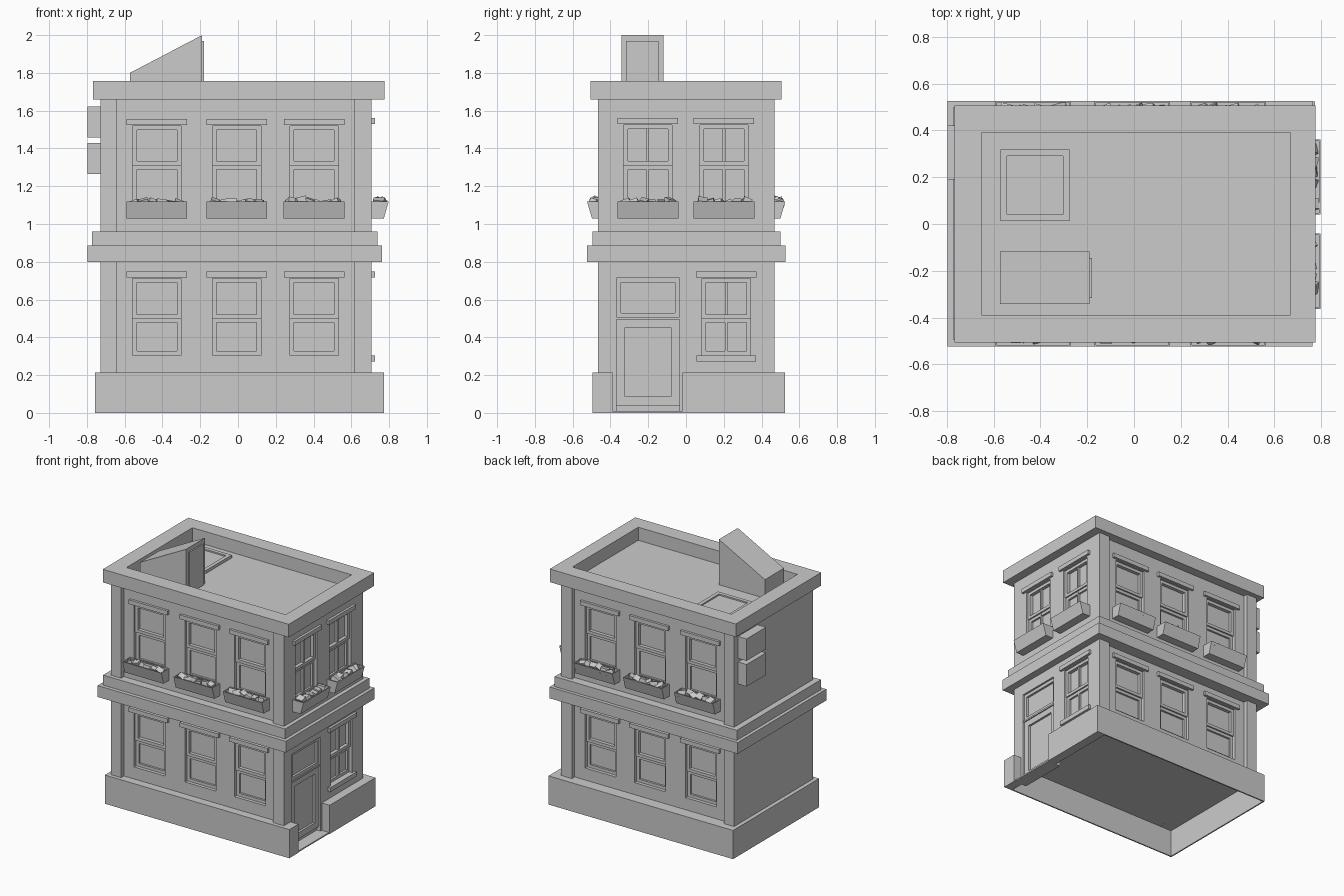
import bpy, bmesh, random
from mathutils import Matrix, Vector, Euler

if "Cube" in bpy.data.objects:
    bpy.data.objects.remove(bpy.data.objects["Cube"])

random.seed(4)
WALL_Y, WALL_X = 0.435, 0.705

# Wall frames: (along wall, outward depth, height) -> world
MAPS = {
    "world": lambda u, d, z: (u, d, z),
    "front": lambda u, d, z: (u, -WALL_Y - d, z),
    "back": lambda u, d, z: (u, WALL_Y + d, z),
    "right": lambda u, d, z: (WALL_X + d, u, z),
}


def hexa(bm, u, d, z, wall="world", taper=0.0):
    """Box in wall coordinates; taper pulls the outer bottom edge inward."""
    m = MAPS[wall]
    d1 = d[1] - taper
    lo = [(u[0], d[0]), (u[1], d[0]), (u[1], d1), (u[0], d1)]
    hi = [(u[0], d[0]), (u[1], d[0]), (u[1], d[1]), (u[0], d[1])]
    v = [bm.verts.new(m(a, b, z[0])) for a, b in lo] + [bm.verts.new(m(a, b, z[1])) for a, b in hi]
    for i in range(4):
        j = (i + 1) % 4
        bm.faces.new((v[i], v[j], v[4 + j], v[4 + i]))
    bm.faces.new(v[:4])
    return bm.faces.new(v[4:])


def finish(name, bm):
    bmesh.ops.recalc_face_normals(bm, faces=bm.faces[:])
    me = bpy.data.meshes.new(name)
    bm.to_mesh(me)
    bm.free()
    me.transform(Matrix.Translation((0.003, 0.001, 0)))   # centre the whole model
    ob = bpy.data.objects.new(name, me)
    bpy.context.scene.collection.objects.link(ob)
    return ob


def part(name, *boxes, wall="world"):
    bm = bmesh.new()
    for b in boxes:
        hexa(bm, *b, wall=wall)
    return finish(name, bm)


def cut(ob, cutter):
    mod = ob.modifiers.new("cut", "BOOLEAN")
    mod.operation, mod.solver, mod.object = "DIFFERENCE", "EXACT", cutter
    cutter.hide_render = True
    cutter.hide_set(True)


def ring(u, z, t, d):
    """Four bars forming a rectangular frame of width t."""
    return [((u[0], u[0] + t), d, z), ((u[1] - t, u[1]), d, z),
            ((u[0] + t, u[1] - t), d, (z[0], z[0] + t)),
            ((u[0] + t, u[1] - t), d, (z[1] - t, z[1]))]


cuts = bmesh.new()   # all recesses in the walls


def window(wall, c, z0, z1, cross=False, sill=False, planter=False):
    w = 0.128
    name = f"{wall}_window"
    u = (c - w, c + w)
    hexa(cuts, u, (-0.04, 0.1), (z0, z1), wall)
    mid = (z0 + z1) / 2 if not planter else 1.32
    # lower sash sits further back than the upper one
    bars = ring(u, (mid - 0.009, z1), 0.022, (-0.042, -0.014))
    bars += ring(u, (z0, mid - 0.009), 0.022, (-0.042, -0.025))
    if cross:
        bars.append(((c - 0.007, c + 0.007), (-0.042, -0.022), (z0 + 0.01, z1 - 0.01)))
    part(name + "_sash", *bars, wall=wall)
    part(name + "_lintel", ((c - 0.16, c + 0.16), (-0.005, 0.018), (z1 + 0.005, z1 + 0.037)), wall=wall)
    if sill:
        part(name + "_sill", ((c - 0.157, c + 0.157), (-0.005, 0.018), (z0 - 0.033, z0)), wall=wall)
    if planter:
        flower_box(wall, c)


def flower_box(wall, c):
    bm = bmesh.new()
    top = hexa(bm, (c - 0.161, c + 0.161), (0, 0.09), (1.03, 1.12), wall, 0.026)
    bmesh.ops.recalc_face_normals(bm, faces=bm.faces[:])
    bmesh.ops.inset_region(bm, faces=[top], thickness=0.009)
    r = bmesh.ops.extrude_face_region(bm, geom=[top])
    bmesh.ops.translate(bm, vec=(0, 0, -0.02), verts=[g for g in r["geom"] if isinstance(g, bmesh.types.BMVert)])
    if top.is_valid:
        bmesh.ops.delete(bm, geom=[top], context="FACES_ONLY")
    finish(wall + "_flower_box", bm)
    # angular foliage chunks
    bm = bmesh.new()
    for i in range(6):
        p = Vector(MAPS[wall](c - 0.115 + i * 0.046, random.uniform(0.036, 0.052), random.uniform(1.105, 1.118)))
        rot = Euler([random.uniform(-0.5, 0.5) for _ in range(3)]).to_matrix().to_4x4()
        s = random.uniform(0.045, 0.06)
        bmesh.ops.create_cube(bm, size=s, matrix=Matrix.Translation(p) @ rot @ Matrix.Diagonal((1, 0.8, 0.7, 1)))
    finish(wall + "_flowers", bm)


# Windows
for wall in ("front", "back"):
    for c in (-0.433, -0.01, 0.4):
        window(wall, c, 0.305, 0.712)
        window(wall, c, 1.09, 1.52, planter=True)
for c in (-0.203, 0.2):
    window("right", c, 1.09, 1.525, cross=True, planter=True)
window("right", 0.212, 0.305, 0.712, cross=True, sill=True)

# Main walls, with recesses for windows, door and roof well
hexa(cuts, (-0.37, -0.035), (-0.035, 0.1), (0.1, 0.715), "right")
hexa(cuts, (-0.655, 0.665), (-0.39, 0.39), (1.66, 1.9))
body = part("walls", ((-0.73, WALL_X), (-WALL_Y, WALL_Y), (0.2, 1.67)))
cut(body, finish("wall_cutter", cuts))

# Corner pilasters
for wall in ("front", "back"):
    part(wall + "_pilasters", ((-0.73, -0.645), (-0.02, 0.033), (0.2, 1.67)),
         ((0.615, WALL_X), (-0.02, 0.033), (0.2, 1.67)), wall=wall)

# Plinth: hollow below, with a gap for the door
plinth = part("plinth", ((-0.76, 0.77), (-0.497, 0.523), (0, 0.215)))
cut(plinth, part("plinth_cutter", ((-0.75, 0.7), (-0.487, 0.513), (-0.1, 0.205))))
cut(plinth, part("door_gap_cutter", ((0.66, 0.9), (-0.39, -0.02), (-0.1, 0.4))))
part("door_step", ((0.66, 0.765), (-0.39, -0.02), (0, 0.01)))
part("door_jambs", ((0.66, WALL_X), (-0.39, -0.37), (0, 0.23)), ((0.66, WALL_X), (-0.035, -0.02), (0, 0.23)))

# Front door with transom
part("door", ((-0.37, -0.035), (-0.045, -0.03), (0.005, 0.715)),
     *ring((-0.37, -0.035), (0.04, 0.497), 0.046, (-0.035, -0.014)),
     *ring((-0.37, -0.035), (0.505, 0.715), 0.024, (-0.035, -0.014)),
     ((-0.324, -0.081), (-0.035, -0.014), (0.505, 0.525)),
     ((-0.37, -0.035), (-0.035, -0.006), (0.495, 0.507)), wall="right")

# Bands between the storeys
part("lower_band", ((-0.80, 0.76), (-0.525, 0.525), (0.80, 0.885)))
part("upper_band", ((-0.775, 0.735), (-0.497, 0.5), (0.885, 0.96)))

# Cornice ring
cornice = part("cornice", ((-0.77, 0.772), (-0.507, 0.505), (1.66, 1.758)))
cut(cornice, part("cornice_cutter", ((-0.655, 0.665), (-0.39, 0.39), (1.5, 1.9))))

# Roof stairhead with sloping top
bm = bmesh.new()
prof = [(-0.575, 1.65), (-0.193, 1.65), (-0.193, 2.0), (-0.575, 1.80)]
f = bm.faces.new([bm.verts.new((x, -0.343, z)) for x, z in prof])
r = bmesh.ops.extrude_face_region(bm, geom=[f])
bmesh.ops.translate(bm, vec=(0, 0.224, 0), verts=[g for g in r["geom"] if isinstance(g, bmesh.types.BMVert)])
finish("stairhead", bm)
part("stairhead_door", ((-0.2, -0.183), (-0.318, -0.146), (1.65, 1.97)))

# Roof hatch: raised rim with sunken glass
rim = [(b[0], b[2], (1.65, 1.682)) for b in ring((-0.573, -0.278), (0.012, 0.318), 0.028, (0, 0))]
part("roof_hatch", *rim, ((-0.56, -0.285), (0.02, 0.31), (1.65, 1.672)))

# Air conditioners on the blank side wall
for z in (1.265, 1.457):
    part("air_conditioner", ((-0.8, -0.728), (0.19, 0.42), (z, z + 0.165)))
